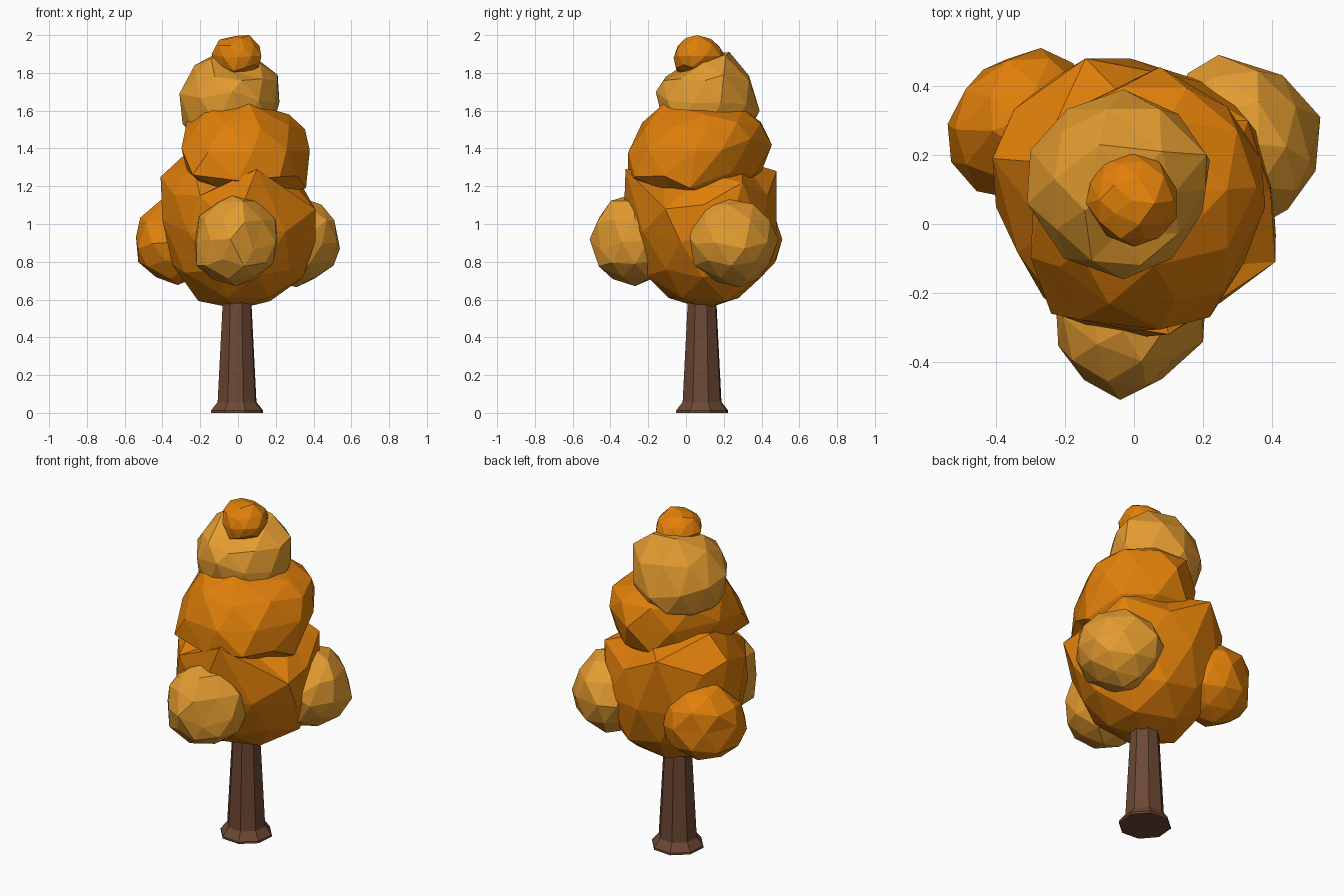
import bpy, bmesh, math, random
from mathutils import Vector

random.seed(4)
cube = bpy.data.objects.get("Cube")
if cube:
    bpy.data.objects.remove(cube, do_unlink=True)


def material(name, rgb):
    m = bpy.data.materials.new(name)
    m.use_nodes = True
    m.diffuse_color = (*rgb, 1)
    m.node_tree.nodes["Principled BSDF"].inputs["Base Color"].default_value = (*rgb, 1)
    return m


ORANGE = material("orange leaves", (0.75, 0.215, 0.003))
GOLD = material("golden leaves", (0.78, 0.335, 0.03))
BARK = material("brown bark", (0.15, 0.065, 0.034))


def finish(bm, name, mat):
    bmesh.ops.recalc_face_normals(bm, faces=bm.faces)
    mesh = bpy.data.meshes.new(name)
    bm.to_mesh(mesh)
    bm.free()
    mesh.materials.append(mat)
    obj = bpy.data.objects.new(name, mesh)
    bpy.context.collection.objects.link(obj)
    return obj


def leaf_clump(name, mat, centre, radii, corners, jitter=0.04):
    """Faceted ball whose nearest vertices are pulled out to the given corners."""
    centre, radii = Vector(centre), Vector(radii)
    bm = bmesh.new()
    bmesh.ops.create_icosphere(bm, subdivisions=2, radius=1)
    for v in bm.verts:
        v.co *= 1 + random.uniform(-jitter, jitter)
    local = [Vector((a - c) / r for a, c, r in zip(p, centre, radii)) for p in corners]
    pinned = {}
    for p in local:
        free = [v for v in bm.verts if v not in pinned]
        pinned[min(free, key=lambda v: (v.co.normalized() - p.normalized()).length)] = p
    for v, p in pinned.items():
        delta = p - v.co
        v.co = p
        for e in v.link_edges:
            other = e.other_vert(v)
            if other not in pinned:
                other.co += delta * 0.25
    for v in bm.verts:
        v.co = centre + v.co * radii
    return finish(bm, name, mat)


# Trunk: eight-sided taper with a flared foot
bm = bmesh.new()
rings = []
for z, r in ((0, 0.145), (0.012, 0.145), (0.058, 0.108), (0.62, 0.078)):
    angles = [math.tau * (i + 0.4) / 8 for i in range(8)]
    rings.append([bm.verts.new((r * math.cos(a) - 0.005, r * math.sin(a) + 0.085, z))
                  for a in angles])
for low, high in zip(rings, rings[1:]):
    for i in range(8):
        j = (i + 1) % 8
        bm.faces.new((low[i], low[j], high[j], high[i]))
bm.faces.new(rings[0])
bm.faces.new(rings[-1])
finish(bm, "trunk", BARK)

# Stacked crown, from the bottom up
leaf_clump("lower_crown", ORANGE, (0, 0.09, 0.92), (0.39, 0.38, 0.375), [
    (-0.41, 0.19, 1.25), (-0.40, 0.05, 1.02), (0.41, -0.11, 1.08), (0.1, -0.32, 1.29),
    (-0.14, 0.48, 1.28), (-0.2, -0.27, 1.15), (0.33, 0.3, 1.22), (-0.28, 0.18, 1.37),
    (0, 0.1, 0.55)])
leaf_clump("middle_crown", ORANGE, (0.04, 0.08, 1.39), (0.33, 0.36, 0.27), [
    (-0.24, -0.26, 1.26), (0.22, -0.27, 1.25), (0, -0.31, 1.23), (0.38, 0.05, 1.39),
    (0.36, 0.02, 1.19), (0.27, 0.34, 1.45), (0.075, 0.455, 1.42), (-0.29, 0.1, 1.42),
    (0.27, 0.1, 1.58), (-0.16, -0.08, 1.62), (0.06, -0.12, 1.635), (0.1, 0.3, 1.61)])
leaf_clump("upper_crown", GOLD, (-0.045, 0.115, 1.64), (0.265, 0.275, 0.265), [
    (-0.31, 0.06, 1.69), (0.21, 0.2, 1.79), (-0.03, -0.16, 1.7), (-0.05, -0.03, 1.81),
    (-0.23, 0.13, 1.84), (0.08, 0.21, 1.89), (-0.1, 0.23, 1.91), (-0.03, 0.39, 1.6)])
leaf_clump("crown_tip", ORANGE, (-0.005, 0.07, 1.89), (0.13, 0.135, 0.1), [
    (0.06, 0.06, 2.0), (-0.1, 0.07, 1.975), (0.11, 0.03, 1.83), (-0.02, -0.05, 1.81),
    (-0.14, 0.06, 1.9)])

# Three side clumps around the lower crown
leaf_clump("front_clump", GOLD, (-0.01, -0.27, 0.915), (0.225, 0.23, 0.235), [
    (-0.04, -0.51, 0.92), (-0.22, -0.33, 0.78), (-0.03, -0.31, 1.15), (0.08, -0.45, 0.86)])
leaf_clump("left_clump", GOLD, (0.31, 0.24, 0.91), (0.23, 0.235, 0.235), [
    (0.54, 0.31, 0.87), (0.31, 0.28, 0.665), (0.38, 0.005, 0.95), (0.245, 0.49, 0.92),
    (0.51, 0.18, 1.02), (0.36, 0.23, 1.13)])
leaf_clump("right_clump", ORANGE, (-0.32, 0.29, 0.905), (0.225, 0.22, 0.225), [
    (-0.54, 0.29, 0.93), (-0.27, 0.51, 0.92), (-0.53, 0.18, 0.87), (-0.41, 0.27, 1.125)])
